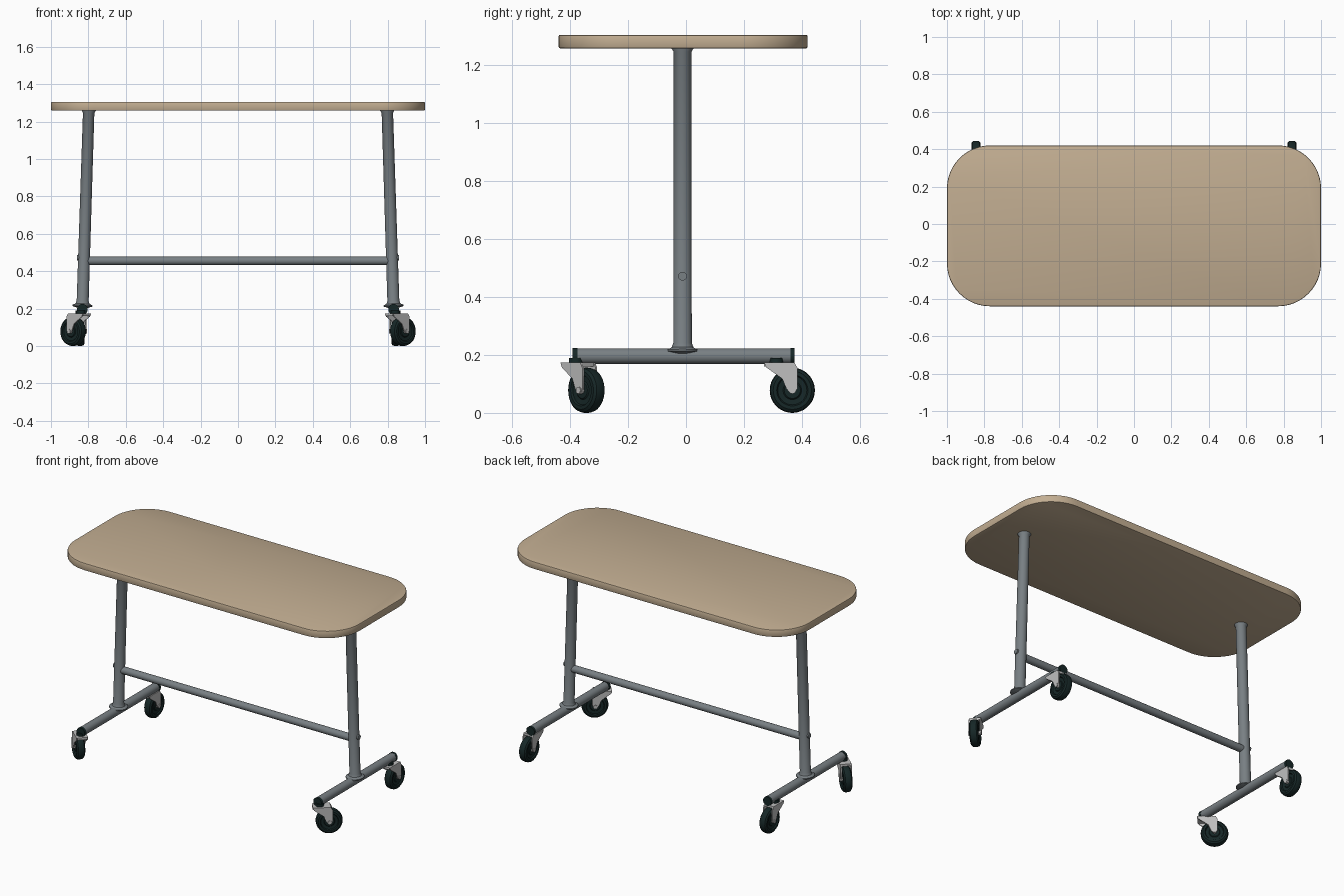
import bpy, bmesh, math
from mathutils import Vector, Matrix

if "Cube" in bpy.data.objects:
    bpy.data.objects.remove(bpy.data.objects["Cube"])


def material(name, rgb):
    m = bpy.data.materials.new(name)
    m.diffuse_color = (*rgb, 1)
    m.use_nodes = True
    m.node_tree.nodes["Principled BSDF"].inputs["Base Color"].default_value = m.diffuse_color
    return m


WOOD = material("light_wood", (0.54, 0.42, 0.285))
STEEL = material("grey_steel", (0.19, 0.215, 0.23))
FORK = material("pale_metal", (0.52, 0.52, 0.52))
RUBBER = material("dark_rubber", (0.008, 0.02, 0.02))


def finish(name, bm, mat, matrix=None):
    bmesh.ops.recalc_face_normals(bm, faces=bm.faces)
    me = bpy.data.meshes.new(name)
    bm.to_mesh(me)
    bm.free()
    ob = bpy.data.objects.new(name, me)
    bpy.context.collection.objects.link(ob)
    me.materials.append(mat)
    if matrix:
        ob.matrix_world = matrix
    bpy.ops.object.select_all(action='DESELECT')
    ob.select_set(True)
    bpy.context.view_layer.objects.active = ob
    bpy.ops.object.shade_smooth_by_angle(angle=math.radians(35))
    return ob


def lathe(name, profile, mat, start, axis, steps=32):
    """Turn (radius, height) points about an axis beginning at start."""
    bm = bmesh.new()
    vs = [bm.verts.new((r, 0, h)) for r, h in profile]
    es = [bm.edges.new(p) for p in zip(vs, vs[1:])]
    bmesh.ops.spin(bm, geom=vs + es, cent=(0, 0, 0), axis=(0, 0, 1),
                   angle=math.tau, steps=steps)
    bmesh.ops.remove_doubles(bm, verts=bm.verts, dist=1e-5)
    rot = Vector((0, 0, 1)).rotation_difference(Vector(axis)).to_matrix().to_4x4()
    return finish(name, bm, mat, Matrix.Translation(start) @ rot)


def tube(name, a, b, r, mat):
    a, b = Vector(a), Vector(b)
    n = (b - a).length
    return lathe(name, [(0, 0), (r, 0), (r, n), (0, n)], mat, a, b - a)


def add_prism(bm, pts, y0, y1):
    """Extrude an x-z outline from y0 to y1."""
    f = bm.faces.new([bm.verts.new((x, y0, z)) for x, z in pts])
    g = bmesh.ops.extrude_face_region(bm, geom=[f])["geom"]
    bmesh.ops.translate(bm, vec=(0, y1 - y0, 0),
                        verts=[v for v in g if isinstance(v, bmesh.types.BMVert)])


# Tabletop: rounded rectangle with softened rims
bm = bmesh.new()
R, HX, HY, CY = 0.23, 1.0, 0.43, -0.01
outline = []
for i, (sx, sy) in enumerate([(1, 1), (-1, 1), (-1, -1), (1, -1)]):
    for k in range(13):
        t = math.radians(90 * i + 7.5 * k)
        outline.append(bm.verts.new((sx * (HX - R) + R * math.cos(t),
                                     CY + sy * (HY - R) + R * math.sin(t), 1.258)))
base = bm.faces.new(outline)
g = bmesh.ops.extrude_face_region(bm, geom=[base])["geom"]
bmesh.ops.translate(bm, vec=(0, 0, 0.047),
                    verts=[v for v in g if isinstance(v, bmesh.types.BMVert)])
rims = [e for e in bm.edges if abs(e.verts[0].co.z - e.verts[1].co.z) < 1e-6]
bmesh.ops.bevel(bm, geom=rims, offset=0.006, segments=2, profile=0.5, affect='EDGES')
finish("tabletop", bm, WOOD)

# Caster dimensions
WR, WT, TRAIL = 0.078, 0.025, 0.055
WHEEL = [(0, -0.02), (0.028, -0.02), (0.032, -0.016), (0.05, -0.018), (0.054, -WT),
         (0.066, -WT), (0.075, -0.018), (WR, -0.007), (WR, 0.007), (0.075, 0.018),
         (0.066, WT), (0.054, WT), (0.05, 0.018), (0.032, 0.016), (0.028, 0.02), (0, 0.02)]
CHEEK = [(-0.042, 0.174), (0.062, 0.174), (0.073, 0.155), (0.073, 0.085), (0.065, 0.07),
         (0.045, 0.07), (0.034, 0.085), (0.02, 0.118), (-0.036, 0.158)]


def caster(label, x, y, angle):
    d = Vector((math.cos(angle), math.sin(angle), 0))
    side = Vector((-d.y, d.x, 0))
    hub = Vector((x, y, WR)) + d * TRAIL
    lathe(label + "_wheel", WHEEL, RUBBER, hub, side, 36)
    # Fork cheeks and crown
    bm = bmesh.new()
    for s in (-1, 1):
        add_prism(bm, CHEEK, s * 0.027, s * 0.034)
    add_prism(bm, [(-0.042, 0.16), (0.062, 0.16), (0.062, 0.174), (-0.042, 0.174)],
              -0.027, 0.027)
    finish(label + "_fork", bm, FORK,
           Matrix.Translation((x, y, 0)) @ Matrix.Rotation(angle, 4, 'Z'))
    tube(label + "_axle", hub - side * 0.038, hub + side * 0.038, 0.012, FORK)
    tube(label + "_swivel", (x, y, 0.165), (x, y, 0.19), 0.024, RUBBER)


LY, FX, FZ = -0.012, 0.832, 0.196
for s, name in ((-1, "left"), (1, "right")):
    # Slightly splayed leg with flared foot joint and top collar
    top, foot = Vector((s * 0.798, LY, 1.262)), Vector((s * FX, LY, FZ))
    n = (top - foot).length
    lathe(name + "_leg", [(0, 0), (0.054, 0.016), (0.054, 0.022), (0.038, 0.03),
                          (0.032, 0.045), (0.0305, n - 0.016), (0.038, n - 0.004),
                          (0.038, n), (0, n)], STEEL, foot, top - foot)
    # Foot rail with dark end caps
    tube(name + "_foot_rail", (s * FX, -0.38, FZ), (s * FX, 0.365, FZ), 0.027, STEEL)
    for y0, y1, end in ((-0.392, -0.375, "front"), (0.36, 0.374, "back")):
        tube(f"{name}_{end}_cap", (s * FX, y0, FZ), (s * FX, y1, FZ), 0.0285, RUBBER)
    # Bolt on the outer side of the leg
    tube(name + "_bolt", (s * 0.82, LY, 0.472), (s * 0.861, LY, 0.472), 0.015, STEEL)
    # Front wheels are swivelled outward, back wheels trail straight
    a = math.radians(41)
    caster(name + "_front_caster", s * 0.84, -0.38, a if s > 0 else math.pi - a)
    caster(name + "_back_caster", s * 0.845, 0.312, math.pi / 2)

# Crossbar joining the legs
tube("crossbar", (-0.822, LY, 0.455), (0.822, LY, 0.455), 0.0225, STEEL)
